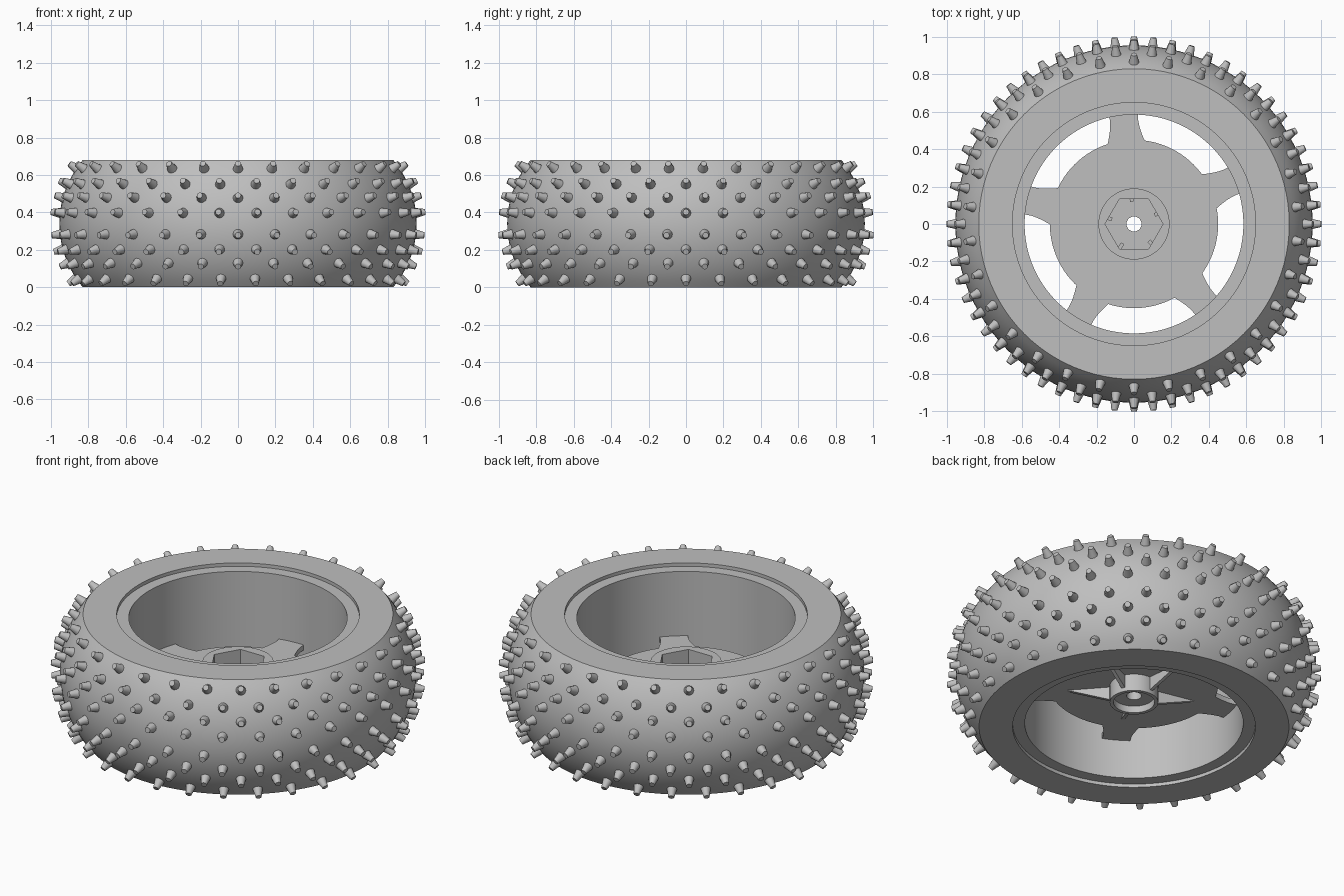
import bpy
import bmesh
from math import sin, cos, tan, pi, radians, sqrt, asin
from mathutils import Matrix, Vector

cube = bpy.data.objects.get("Cube")
if cube:
    bpy.data.objects.remove(cube)

grey = bpy.data.materials.new("plain grey")
grey.use_nodes = True
colour = (0.52, 0.52, 0.52, 1)
grey.diffuse_color = colour
grey.node_tree.nodes["Principled BSDF"].inputs["Base Color"].default_value = colour


def finish(name, bm, smooth=True):
    bmesh.ops.recalc_face_normals(bm, faces=bm.faces[:])
    mesh = bpy.data.meshes.new(name)
    bm.to_mesh(mesh)
    bm.free()
    mesh.materials.append(grey)
    ob = bpy.data.objects.new(name, mesh)
    bpy.context.collection.objects.link(ob)
    if smooth:
        bpy.ops.object.select_all(action="DESELECT")
        ob.select_set(True)
        bpy.context.view_layer.objects.active = ob
        bpy.ops.object.shade_smooth_by_angle(angle=radians(30))
    return ob


def hex_scale(a):
    """Radius factor that turns a circle into a hexagon with a corner on x."""
    return cos(pi / 6) / cos(a % (pi / 3) - pi / 6)


def lathe(name, profile, steps=96):
    """Closed ring from (radius, z) points; a third item makes it hexagonal."""
    bm = bmesh.new()
    loops = []
    for r, z, *hexed in profile:
        loop = []
        for i in range(steps):
            a = 2 * pi * i / steps
            s = r * hex_scale(a) if hexed else r
            loop.append(bm.verts.new((s * cos(a), s * sin(a), z)))
        loops.append(loop)
    for k, low in enumerate(loops):
        high = loops[(k + 1) % len(loops)]
        for i in range(steps):
            j = (i + 1) % steps
            bm.faces.new((low[i], low[j], high[j], high[i]))
    return finish(name, bm)


def prism(bm, outline, offset):
    """Extrude a flat outline along an offset."""
    base = [bm.verts.new(p) for p in outline]
    face = bm.faces.new(base)
    new = bmesh.ops.extrude_face_region(bm, geom=[face], use_keep_orig=True)
    verts = [g for g in new["geom"] if isinstance(g, bmesh.types.BMVert)]
    bmesh.ops.translate(bm, verts=verts, vec=offset)


# Tyre: flat side walls and a bulging tread
HEIGHT, CROWN, TREAD_R = 0.68, 0.955, 0.525
MID = HEIGHT / 2


def tread_radius(z):
    return CROWN - TREAD_R + sqrt(TREAD_R ** 2 - (z - MID) ** 2)


tread = [(tread_radius(HEIGHT * i / 20), HEIGHT * i / 20) for i in range(21)]
lathe("tyre", [(0.65, HEIGHT), (0.65, 0)] + tread)

# Rim, set slightly into the tyre
lathe("rim", [(0.585, 0.02), (0.585, 0.66), (0.66, 0.66), (0.66, 0.02)])

# Hub disc with a hexagonal socket above, a collar below and an axle hole
lathe("hub", [(0.04, 0.25), (0.155, 0.25, True), (0.155, 0.4, True),
              (0.19, 0.4), (0.19, 0.28), (0.45, 0.28), (0.45, 0.25),
              (0.13, 0.25), (0.13, 0.15), (0.11, 0.15), (0.11, 0.19),
              (0.04, 0.19)])

# Spokes flared toward the hub, and a tapered rib under each
spokes, ribs = bmesh.new(), bmesh.new()
for k in range(5):
    centre = radians(23.5 + 72 * k)
    left, right = [], []
    for i in range(9):
        t = i / 8
        r = 0.44 + 0.15 * t
        half = radians(7.5 + 6 * (1 - t) ** 2)
        for side, edge in ((half, left), (-half, right)):
            edge.append((r * cos(centre + side), r * sin(centre + side), 0.25))
    prism(spokes, left + right[::-1], Vector((0, 0, 0.03)))
    out = Vector((cos(centre), sin(centre), 0))
    across = Vector((-out.y, out.x, 0)) * 0.02
    up = Vector((0, 0, 1))
    outline = [out * r + up * z - across / 2
               for r, z in ((0.12, 0.26), (0.12, 0.17), (0.36, 0.25), (0.36, 0.26))]
    prism(ribs, outline, across)
finish("spokes", spokes)
finish("ribs", ribs, smooth=False)

# Tread studs: staggered rows standing square to the tread
studs = bmesh.new()
COUNT, LENGTH = 30, 0.05
upper = [0.397, 0.478, 0.55, 0.633]
rows = sorted(upper + [HEIGHT - z for z in upper], reverse=True)
for n, z in enumerate(rows):
    tilt = asin((z - MID) / TREAD_R)
    for i in range(COUNT):
        turn = Matrix.Rotation(2 * pi * (i + n % 2 / 2) / COUNT - pi / 2, 4, "Z")
        place = Matrix.Translation((tread_radius(z), 0, z))
        lean = Matrix.Rotation(pi / 2 - tilt, 4, "Y")
        lift = Matrix.Translation((0, 0, LENGTH / 2 - 0.005))
        bmesh.ops.create_cone(studs, cap_ends=True, segments=12,
                              radius1=0.029, radius2=0.016, depth=LENGTH + 0.01,
                              matrix=turn @ place @ lean @ lift)
finish("studs", studs)
